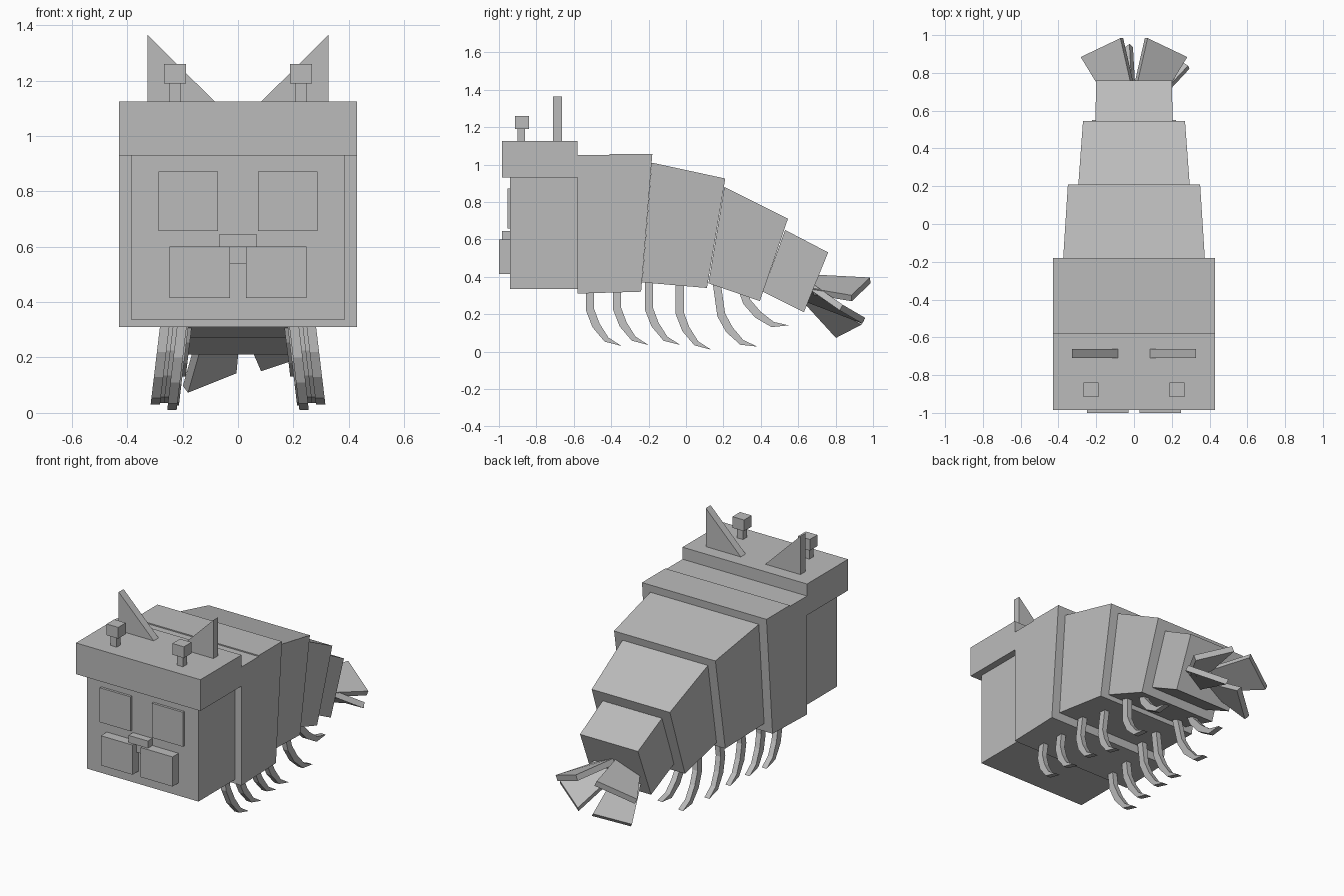
import bpy, bmesh, math
from mathutils import Vector, Matrix

cube = bpy.data.objects.get("Cube")
if cube:
    bpy.data.objects.remove(cube, do_unlink=True)

grey = bpy.data.materials.new("plain_grey")
grey.use_nodes = True
tone = (0.5, 0.5, 0.5, 1)
grey.diffuse_color = tone
grey.node_tree.nodes["Principled BSDF"].inputs["Base Color"].default_value = tone


def prism(name, side_a, side_b):
    """Closed solid between two matching outlines."""
    bm = bmesh.new()
    a = [bm.verts.new(p) for p in side_a]
    b = [bm.verts.new(p) for p in side_b]
    n = len(a)
    bm.faces.new(a)
    bm.faces.new(b[::-1])
    for i in range(n):
        j = (i + 1) % n
        bm.faces.new((a[j], a[i], b[i], b[j]))
    bmesh.ops.recalc_face_normals(bm, faces=bm.faces)
    mesh = bpy.data.meshes.new(name)
    bm.to_mesh(mesh)
    bm.free()
    mesh.materials.append(grey)
    obj = bpy.data.objects.new(name, mesh)
    bpy.context.collection.objects.link(obj)
    return obj


def box(name, x, y, z):
    outline = [(x[0], z[0]), (x[1], z[0]), (x[1], z[1]), (x[0], z[1])]
    return prism(name, [(u, y[0], w) for u, w in outline],
                 [(u, y[1], w) for u, w in outline])


def segment(name, profile, widths):
    """Side profile (y, z) with a half width for each point."""
    return prism(name, [(w, y, z) for (y, z), w in zip(profile, widths)],
                 [(-w, y, z) for (y, z), w in zip(profile, widths)])


def plate(name, corners, thickness):
    pts = [Vector(c) for c in corners]
    n = (pts[2] - pts[0]).cross(pts[3] - pts[1]).normalized() * thickness / 2
    return prism(name, [p + n for p in pts], [p - n for p in pts])


# Head
box("head", (-.385, .385), (-.94, -.58), (.335, .93))
box("head_cap", (-.43, .43), (-.985, -.58), (.93, 1.125))
box("nose", (-.067, .067), (-.985, -.94), (.6, .645))
box("nose_bridge", (-.028, .028), (-.96, -.94), (.54, .6))

# Paired head parts
for s, side in ((1, "left"), (-1, "right")):
    def pair(name, x, y, z):
        box(side + name, sorted((s * x[0], s * x[1])), y, z)
    pair("_eye", (.073, .287), (-.955, -.94), (.657, .872))
    pair("_muzzle", (.028, .248), (-1, -.94), (.415, .6))
    pair("_stalk", (.208, .25), (-.9, -.86), (1.125, 1.19))
    pair("_stalk_knob", (.187, .267), (-.915, -.84), (1.19, 1.26))
    ear = [(.085, 1.125), (.327, 1.125), (.327, 1.365)]
    prism(side + "_ear", [(s * x, -.71, z) for x, z in ear],
          [(s * x, -.662, z) for x, z in ear])

# Body segments, front to back
segment("body_front", [(-.58, .31), (-.58, 1.05), (-.41, 1.05), (-.41, 1.057),
                       (-.18, 1.057), (-.24, .32)], [.43] * 6)
for name, profile, front, back in (
    ("body_middle", [(-.235, .37), (-.183, 1.01), (.21, .925), (.112, .34)], .375, .35),
    ("body_rear", [(.12, .365), (.205, .88), (.545, .71), (.395, .27)], .295, .27),
    ("tail_base", [(.41, .32), (.53, .65), (.76, .53), (.63, .21)], .205, .2),
):
    segment(name, profile, [front, front, back, back])

# Tail fins: inner root, outer root, outer tip, inner tip
for s, side in ((1, "left"), (-1, "right")):
    plate(side + "_upper_fin", [(0, .7, .395), (s * .15, .68, .32),
          (s * .275, .885, .285), (s * .065, .985, .38)], .035)
plate("left_lower_fin", [(.03, .65, .28), (.15, .68, .34),
      (.29, .83, .235), (.08, .95, .165)], .035)
plate("right_lower_fin", [(0, .68, .32), (-.14, .65, .26),
      (-.19, .81, .085), (-.015, .945, .155)], .035)

# Curved legs: base x, y, z and backward swing
leg = [(-.02, .08), (-.02, -.09), (.015, -.18), (.08, -.257), (.17, -.28),
       (.1, -.235), (.053, -.16), (.023, -.08), (.023, .08)]
rows = [(.265, -.515, .31, 0), (.25, -.37, .315, 0), (.235, -.2, .315, 0),
        (.205, -.035, .29, 0), (.2, .175, .28, 8), (.18, .295, .345, 20)]
for i, (x, y, z, swing) in enumerate(rows, 1):
    turn = Matrix.Rotation(math.radians(swing), 2)
    pts = [turn @ Vector(p) for p in leg]
    for s, side in ((1, "left"), (-1, "right")):
        sides = [[(s * (x + w - .12 * p.y), y + p.x, z + p.y) for p in pts]
                 for w in (-.017, .017)]
        prism(f"{side}_leg_{i}", *sides)
